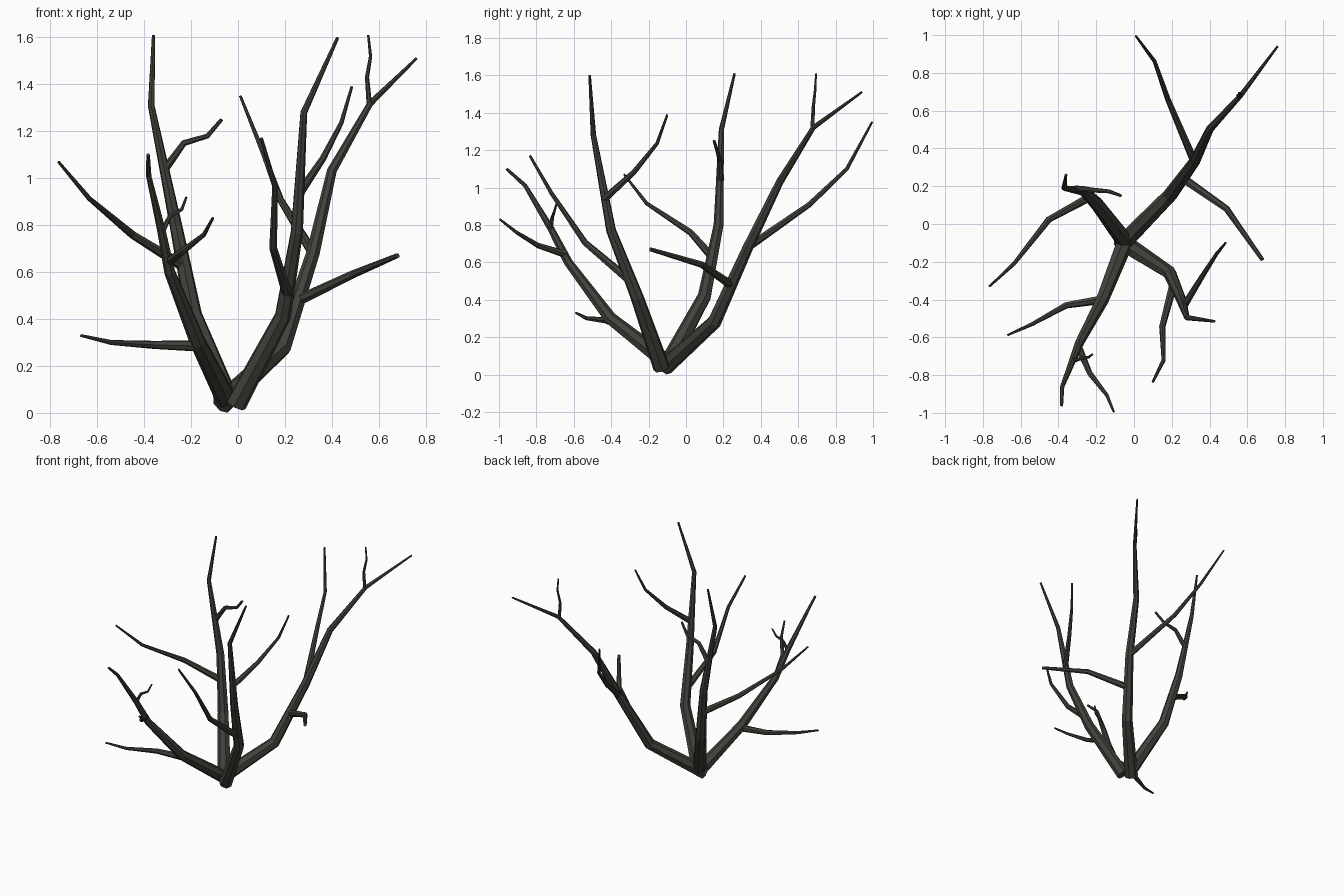
import bpy, bmesh
from mathutils import Vector

bark = bpy.data.materials.new("dark_bark")
bark.diffuse_color = (0.052, 0.054, 0.043, 1)
SIDES = 7


def limb(name, r0, r1, pts):
    """Tapered, mitred tube along a path of points, closed at both ends."""
    import math
    pts = [Vector(p) for p in pts]
    # taper by length along the path
    dist = [0.0]
    for a, b in zip(pts, pts[1:]):
        dist.append(dist[-1] + (b - a).length)
    bm = bmesh.new()
    rings = []
    side = None
    for i, p in enumerate(pts):
        before = (p - pts[i - 1]).normalized() if i else None
        after = (pts[i + 1] - p).normalized() if i < len(pts) - 1 else None
        t = ((before or after) + (after or before)).normalized()
        if side is None:
            side = Vector((0, 0, 1)).cross(t)
            if side.length < 0.01:
                side = Vector((1, 0, 0))
        side = (side - t * side.dot(t)).normalized()
        up = t.cross(side)
        r = r0 + (r1 - r0) * dist[i] / dist[-1]
        ring = []
        for k in range(SIDES):
            a = 2 * math.pi * k / SIDES
            ring.append(bm.verts.new(p + (side * math.cos(a) + up * math.sin(a)) * r))
        rings.append(ring)
    for lo, hi in zip(rings, rings[1:]):
        for k in range(SIDES):
            n = (k + 1) % SIDES
            bm.faces.new((lo[k], lo[n], hi[n], hi[k]))
    bm.faces.new(rings[0][::-1])
    bm.faces.new(rings[-1])
    bmesh.ops.recalc_face_normals(bm, faces=bm.faces)
    me = bpy.data.meshes.new(name)
    bm.to_mesh(me)
    bm.free()
    me.materials.append(bark)
    bpy.context.collection.objects.link(bpy.data.objects.new(name, me))


# Back right stem and its side branches
limb("back_right_stem", 0.048, 0.006, [(-0.07, -0.115, 0.04), (0.19, 0.15, 0.28), (0.32, 0.33, 0.68),
     (0.40, 0.50, 1.03), (0.565, 0.68, 1.32), (0.76, 0.94, 1.51)])
limb("back_right_twig", 0.012, 0.005, [(0.56, 0.675, 1.31), (0.55, 0.68, 1.43), (0.565, 0.69, 1.52), (0.555, 0.695, 1.61)])
limb("back_right_branch", 0.022, 0.006, [(0.32, 0.33, 0.68), (0.18, 0.66, 0.91), (0.11, 0.86, 1.10), (0.01, 0.995, 1.35)])
limb("right_low_branch", 0.024, 0.011, [(0.26, 0.24, 0.48), (0.49, 0.08, 0.59), (0.68, -0.19, 0.67)])

# Back left stem
limb("back_left_stem", 0.048, 0.007, [(-0.04, -0.10, 0.05), (-0.19, 0.10, 0.42), (-0.265, 0.175, 0.80),
     (-0.37, 0.19, 1.31), (-0.36, 0.26, 1.61)])
limb("back_left_twig", 0.018, 0.008, [(-0.31, 0.187, 1.04), (-0.23, 0.18, 1.15), (-0.13, 0.172, 1.18), (-0.07, 0.15, 1.25)])
limb("left_branch", 0.023, 0.006, [(-0.24, 0.14, 0.63), (-0.45, 0.025, 0.76), (-0.635, -0.21, 0.915), (-0.765, -0.33, 1.07)])

# Front right stem
limb("front_right_stem", 0.046, 0.007, [(-0.01, -0.13, 0.035), (0.19, -0.26, 0.41), (0.25, -0.40, 0.77),
     (0.28, -0.495, 1.28), (0.425, -0.515, 1.60)])
limb("front_right_high_branch", 0.02, 0.006, [(0.265, -0.435, 0.94), (0.36, -0.28, 1.08), (0.44, -0.155, 1.235), (0.485, -0.10, 1.39)])
limb("front_right_low_branch", 0.023, 0.007, [(0.21, -0.31, 0.51), (0.15, -0.54, 0.705), (0.157, -0.72, 0.97), (0.10, -0.835, 1.17)])

# Front left stem
limb("front_left_stem", 0.046, 0.008, [(-0.05, -0.10, 0.06), (-0.17, -0.405, 0.30), (-0.29, -0.63, 0.60),
     (-0.325, -0.72, 0.775), (-0.38, -0.86, 1.01), (-0.383, -0.96, 1.10)])
limb("front_left_low_branch", 0.024, 0.006, [(-0.17, -0.40, 0.285), (-0.36, -0.43, 0.29), (-0.54, -0.53, 0.30), (-0.67, -0.588, 0.33)])
limb("front_left_side_branch", 0.02, 0.006, [(-0.295, -0.65, 0.645), (-0.235, -0.79, 0.69), (-0.145, -0.905, 0.76), (-0.107, -0.995, 0.83)])
limb("front_left_twig", 0.013, 0.005, [(-0.325, -0.725, 0.77), (-0.29, -0.715, 0.84), (-0.24, -0.705, 0.867), (-0.22, -0.69, 0.92)])
